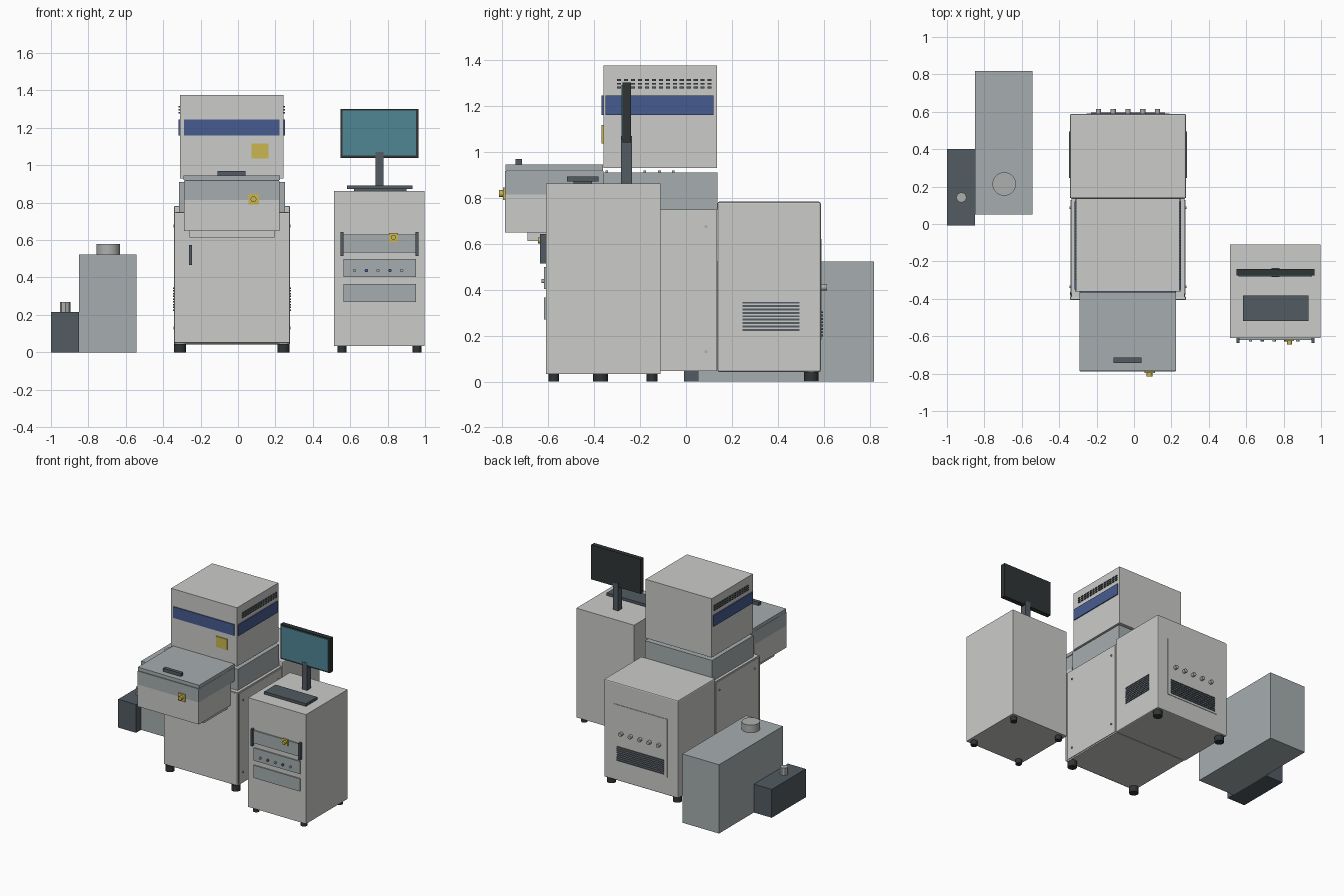
import bpy
import math

cube = bpy.data.objects.get("Cube")
if cube:
    bpy.data.objects.remove(cube, do_unlink=True)


def material(name, r, g, b):
    m = bpy.data.materials.new(name)
    m.use_nodes = True
    m.diffuse_color = (r, g, b, 1)
    m.node_tree.nodes["Principled BSDF"].inputs["Base Color"].default_value = (r, g, b, 1)
    return m


LIGHT = material("light grey paint", 0.60, 0.60, 0.585)
MID = material("blue grey paint", 0.38, 0.42, 0.43)
SLATE = material("dark slate", 0.085, 0.104, 0.122)
BLACK = material("rubber black", 0.03, 0.035, 0.036)
BLUE = material("panel blue", 0.062, 0.105, 0.28)
YELLOW = material("warning yellow", 0.60, 0.47, 0.08)
TEAL = material("screen teal", 0.08, 0.24, 0.30)
METAL = material("metal grey", 0.42, 0.43, 0.43)


def box(name, mat, x, y, z, bevel=0):
    """Box given by its (low, high) extent on each axis."""
    bpy.ops.mesh.primitive_cube_add(size=1, location=[sum(a) / 2 for a in (x, y, z)])
    o = bpy.context.object
    o.name = name
    o.scale = [a[1] - a[0] for a in (x, y, z)]
    bpy.ops.object.transform_apply(location=False, rotation=False, scale=True)
    o.data.materials.append(mat)
    if bevel:
        mod = o.modifiers.new("soft edge", "BEVEL")
        mod.width = bevel
        mod.segments = 2
    return o


def cyl(name, mat, centre, radius, length, axis="z", sides=24):
    rot = {"x": (0, math.pi / 2, 0), "y": (math.pi / 2, 0, 0), "z": (0, 0, 0)}[axis]
    bpy.ops.mesh.primitive_cylinder_add(vertices=sides, radius=radius, depth=length,
                                        location=centre, rotation=rot)
    o = bpy.context.object
    o.name = name
    o.data.materials.append(mat)
    if sides > 8:
        bpy.ops.object.shade_smooth_by_angle(angle=math.radians(40))
    return o


def around(c, half):
    return (c - half, c + half)


def feet(name, xs, ys, radius, height):
    for x in xs:
        for y in ys:
            cyl(name, BLACK, (x, y, height / 2), radius, height)


def stop_button(name, x, y, z, half):
    """Square yellow plate with a round push button, facing the front."""
    box(name + "_plate", YELLOW, around(x, half), (y - 0.008, y), around(z, half))
    cyl(name + "_knob", YELLOW, (x, y - 0.016, z), half * 0.55, 0.022, "y")


# Main cabinet: lower front section and taller rear section
MX = -0.032
box("cabinet_front_section", LIGHT, (-0.335, 0.271), (-0.39, 0.135), (0.045, 0.75))
box("cabinet_rear_section", LIGHT, (-0.343, 0.279), (0.137, 0.587), (0.042, 0.783), 0.008)
box("cabinet_door", LIGHT, (-0.342, 0.278), (-0.406, -0.388), (0.05, 0.748), 0.006)
box("door_handle", SLATE, (-0.263, -0.245), (-0.43, -0.405), (0.467, 0.573))
feet("cabinet_foot", (-0.31, 0.243), (-0.372, 0.545), 0.032, 0.045)

# Side panels, screws and louvres, mirrored about the cabinet centre
for s in (-1, 1):
    def side(d):
        return MX + s * d
    def span(a, b):
        return sorted((side(a), side(b)))
    box("side_panel", LIGHT, span(0.302, 0.308), (-0.375, 0.127), (0.055, 0.74))
    for y in (-0.335, 0.087):
        for z in (0.13, 0.675):
            cyl("panel_screw", METAL, (side(0.309), y, z), 0.007, 0.01, "x", 12)
    for i in range(9):
        box("side_louvre", SLATE, span(0.308, 0.316), (0.245, 0.495),
            around(0.225 + i * 0.0148, 0.004))

# Back panel, louvres and connectors
box("back_panel", LIGHT, (-0.255, 0.19), (0.585, 0.591), (0.18, 0.62))
for i in range(8):
    box("back_louvre", SLATE, (-0.23, 0.165), (0.59, 0.597), around(0.2 + i * 0.0145, 0.004))
for i in range(5):
    cyl("back_connector", METAL, (MX + (i - 2) * 0.079, 0.6, 0.41), 0.014, 0.028, "y", 16)

# Processing deck with spacers that carry the upper housing
box("deck_block", MID, (-0.315, 0.25), (-0.36, 0.137), (0.75, 0.91))
for x in (-0.17, -0.1, 0.03, 0.1):
    for y in (-0.345, -0.18, -0.115, -0.055):
        box("deck_spacer", METAL, around(x, 0.008), around(y, 0.006), (0.91, 0.92))

# Upper housing with stripe, vent slots and warning label
HX = -0.033
box("upper_housing", LIGHT, (-0.31, 0.244), (-0.36, 0.135), (0.93, 1.376))
box("front_stripe", BLUE, (-0.29, 0.222), (-0.367, -0.36), (1.16, 1.245))
box("warning_label", YELLOW, (0.073, 0.163), (-0.367, -0.36), (1.036, 1.117))
for s in (-1, 1):
    xs = sorted((HX + s * 0.277, HX + s * 0.284))
    box("side_stripe", BLUE, xs, (-0.35, 0.12), (1.16, 1.245))
    for row in range(3):
        for i in range(14):
            box("vent_slot", SLATE, xs, around(-0.291 + i * 0.0303, 0.009),
                around(1.281 + row * 0.016, 0.004))

# Loading tray in front
box("tray_lower_body", LIGHT, (-0.29, 0.222), (-0.788, -0.4), (0.648, 0.815))
box("tray_underside", LIGHT, (-0.26, 0.195), (-0.69, -0.4), (0.613, 0.648))
box("tray_upper_body", MID, (-0.29, 0.222), (-0.788, -0.36), (0.815, 0.917))
box("tray_lid", MID, (-0.292, 0.224), (-0.785, -0.362), (0.92, 0.945))
box("tray_seam", SLATE, (-0.287, 0.219), (-0.782, -0.362), (0.915, 0.922))
box("lid_handle", SLATE, (-0.11, 0.04), (-0.743, -0.715), (0.945, 0.97))
stop_button("tray_stop", 0.083, -0.788, 0.818, 0.028)

# Control console
FRONT = -0.61
box("console_body", LIGHT, (0.513, 0.998), (FRONT, -0.11), (0.033, 0.862))
feet("console_foot", (0.556, 0.957), (-0.575, -0.148), 0.023, 0.034)
for z in (0.582, 0.45, 0.318):
    box("console_drawer", MID, (0.565, 0.952), (FRONT - 0.009, FRONT), around(z, 0.048))
for x in (0.556, 0.957):
    box("console_handle", SLATE, around(x, 0.007), (-0.635, FRONT), (0.515, 0.643))
for i in range(5):
    cyl("console_button", BLUE if i % 2 else MID, (0.623 + i * 0.063, FRONT - 0.013, 0.437),
        0.009, 0.012, "y", 12)
stop_button("console_stop", 0.832, FRONT - 0.008, 0.615, 0.024)

# Keyboard and monitor
box("keyboard", SLATE, (0.583, 0.933), (-0.518, -0.382), (0.872, 0.892))
box("keyboard_support", SLATE, (0.62, 0.9), (-0.49, -0.41), (0.862, 0.873))
box("monitor_stand", SLATE, (0.735, 0.778), (-0.284, -0.236), (0.862, 1.07))
box("monitor_case", BLACK, (0.548, 0.964), (-0.276, -0.24), (1.04, 1.302))
box("monitor_screen", TEAL, (0.56, 0.953), (-0.281, -0.276), (1.053, 1.292))

# Cooling tank and pump beside the cabinet
box("cooling_tank", MID, (-0.85, -0.542), (0.052, 0.818), (0, 0.522))
cyl("tank_cap", METAL, (-0.694, 0.214, 0.55), 0.063, 0.06, "z", 32)
box("pump_box", SLATE, (-1.0, -0.85), (-0.008, 0.4), (0, 0.215))
cyl("pump_port", METAL, (-0.923, 0.142, 0.242), 0.028, 0.056, "z", 8)
